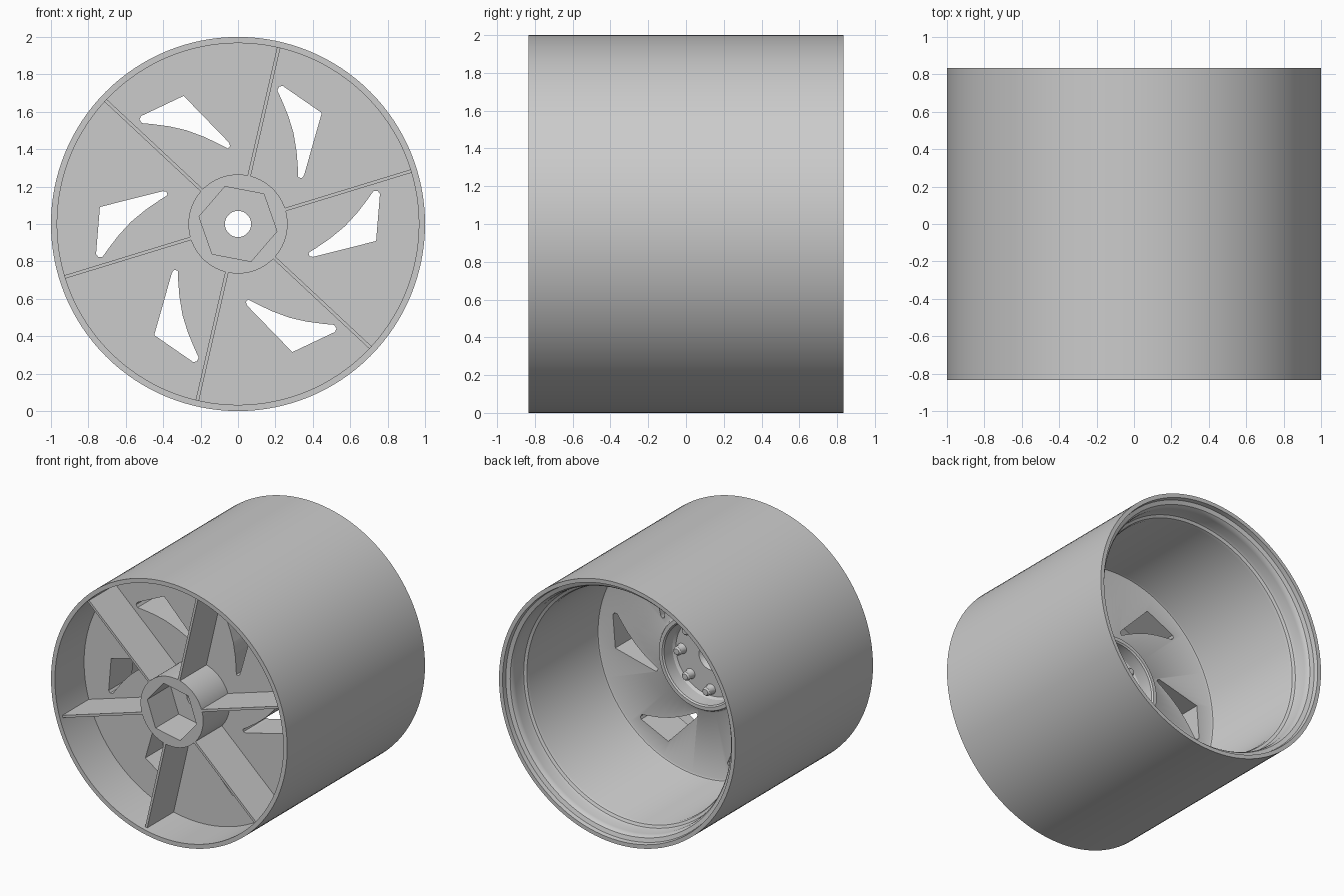
import bpy, bmesh, math
from mathutils import Matrix, Vector

cube = bpy.data.objects.get("Cube")
if cube:
    bpy.data.objects.remove(cube, do_unlink=True)

grey = bpy.data.materials.new("wheel_grey")
grey.use_nodes = True
colour = (0.6, 0.6, 0.6, 1)
grey.diffuse_color = colour
grey.node_tree.nodes["Principled BSDF"].inputs["Base Color"].default_value = colour

CENTRE = Vector((0, 0, 1))


def make(name, bm):
    bmesh.ops.recalc_face_normals(bm, faces=bm.faces)
    mesh = bpy.data.meshes.new(name)
    bm.to_mesh(mesh)
    bm.free()
    mesh.materials.append(grey)
    ob = bpy.data.objects.new(name, mesh)
    bpy.context.collection.objects.link(ob)
    ob.location = CENTRE
    return ob


def lathe(name, profile, steps, closed=True):
    """Turn (radius, y) points around the y axis."""
    bm = bmesh.new()
    vs = [bm.verts.new((r, y, 0)) for r, y in profile]
    pairs = list(zip(vs, vs[1:])) + ([(vs[-1], vs[0])] if closed else [])
    edges = [bm.edges.new(p) for p in pairs]
    bmesh.ops.spin(bm, geom=vs + edges, cent=(0, 0, 0), axis=(0, 1, 0),
                   angle=math.tau, steps=steps, use_duplicate=False)
    bmesh.ops.remove_doubles(bm, verts=bm.verts, dist=1e-5)
    return make(name, bm)


def prism(bm, outline, y0, y1, turn=0):
    """Extrude an (x, z) outline from y0 to y1, turned around the y axis."""
    rot = Matrix.Rotation(turn, 4, 'Y')
    a = [bm.verts.new(rot @ Vector((x, y0, z))) for x, z in outline]
    b = [bm.verts.new(rot @ Vector((x, y1, z))) for x, z in outline]
    bm.faces.new(a)
    bm.faces.new(b[::-1])
    n = len(a)
    for i in range(n):
        j = (i + 1) % n
        bm.faces.new((a[j], a[i], b[i], b[j]))


def smooth(ob):
    bpy.ops.object.select_all(action='DESELECT')
    ob.select_set(True)
    bpy.context.view_layer.objects.active = ob
    bpy.ops.object.shade_smooth_by_angle(angle=math.radians(32))


# Drum, web disc and hub in one turned section
wheel = lathe("wheel_body", [
    (0.07, -0.80), (0.265, -0.80), (0.265, -0.48), (0.967, -0.48),
    (0.967, -0.833), (1, -0.833), (1, 0.833), (0.97, 0.833), (0.965, 0.80),
    (0.935, 0.79), (0.925, 0.775), (0.92, 0.75), (0.92, 0.68),
    (0.912, 0.66), (0.892, 0.65), (0.885, 0.63),
    (0.885, -0.18), (0.88, -0.194), (0.866, -0.20), (0.375, -0.20),
    (0.362, -0.193), (0.352, -0.175), (0.325, -0.175), (0.315, -0.185),
    (0.31, -0.28), (0.295, -0.30), (0.10, -0.30), (0.07, -0.33)], 128)

# Cutters: six curved windows and the hexagonal socket
window = [(0.21, 0.715), (0.22, 0.735), (0.24, 0.738), (0.448, 0.594),
          (0.353, 0.26), (0.34, 0.245), (0.322, 0.25), (0.32, 0.30),
          (0.313, 0.39), (0.296, 0.49), (0.268, 0.58), (0.235, 0.66)]
bm = bmesh.new()
for k in range(6):
    prism(bm, window, -0.6, -0.1, k * math.tau / 6)
corners = [math.radians(49.3 + 60 * k) for k in range(6)]
prism(bm, [(0.212 * math.cos(a), 0.212 * math.sin(a)) for a in corners], -0.9, -0.52)
cutter = make("cutter", bm)
cutter.hide_render = True

cut = wheel.modifiers.new("cut", 'BOOLEAN')
cut.operation = 'DIFFERENCE'
cut.solver = 'EXACT'
cut.object = cutter
bpy.context.view_layer.objects.active = wheel
bpy.ops.object.modifier_apply(modifier="cut")
bpy.data.objects.remove(cutter, do_unlink=True)
smooth(wheel)

# Six thin spokes standing on the front of the web
bm = bmesh.new()
for k in range(6):
    prism(bm, [(0.26, -0.009), (0.975, -0.009), (0.975, 0.009), (0.26, 0.009)],
          -0.80, -0.475, math.radians(-17 + 60 * k))
make("spokes", bm)

# Ring of round-nosed bolts in the recess at the back of the hub
for k in range(8):
    bolt = lathe("bolt", [(0.042, -0.305), (0.034, -0.29), (0.032, -0.245),
                          (0.022, -0.232), (0, -0.23)], 20, closed=False)
    a = math.radians(45 * k)
    bolt.location = CENTRE + Vector((0.245 * math.cos(a), 0, 0.245 * math.sin(a)))
    smooth(bolt)
